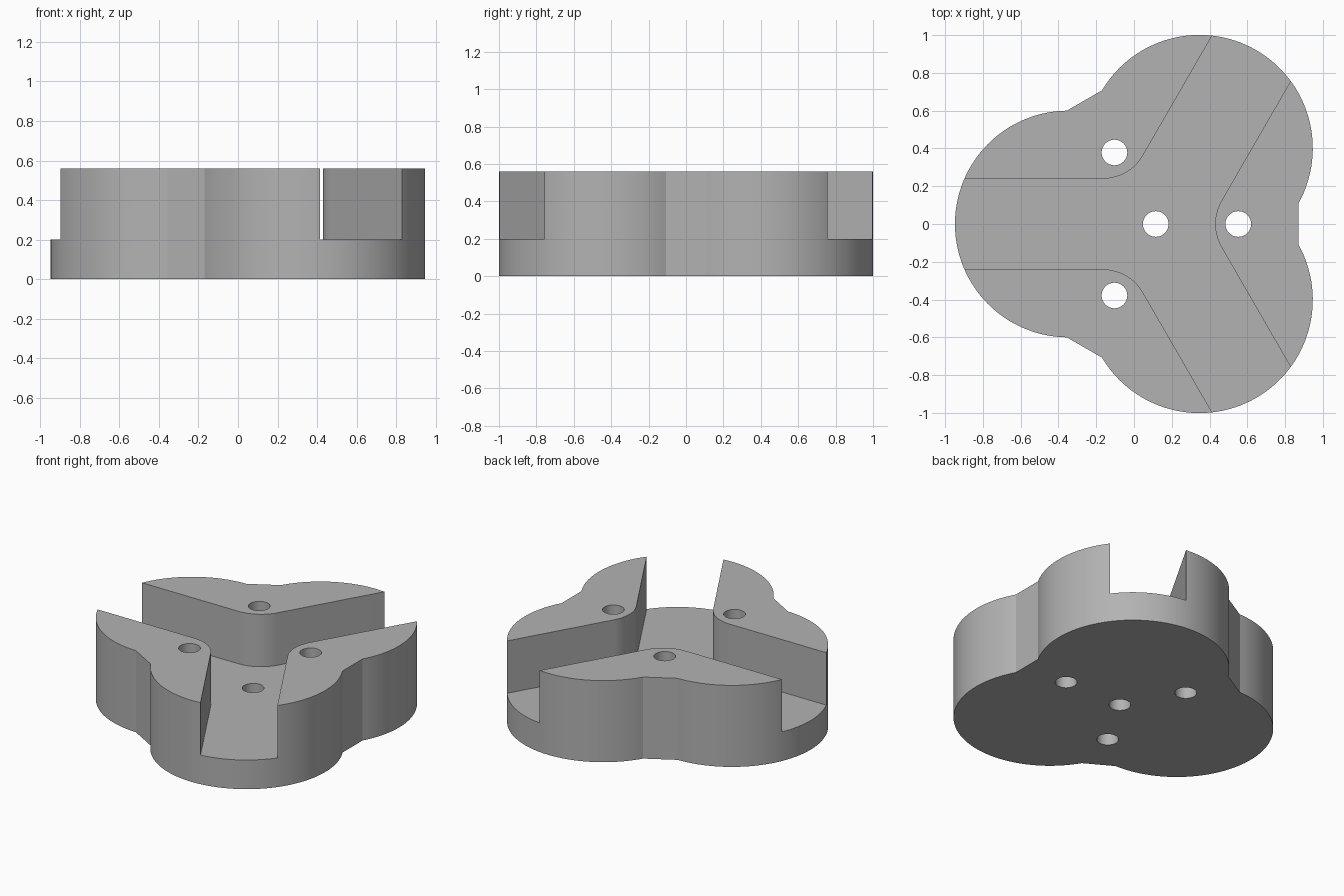
import bpy, bmesh
from math import cos, sin, acos, radians, degrees

# Overall sizes
HUB_X = 0.115
HEIGHT, FLOOR = 0.56, 0.20
LOBE_DIST, LOBE_R, WEB_DIST = 0.463, 0.6, 0.755
SLOT_HALF, FILLET = 0.24, 0.245
BOLT_DIST, BOLT_R = 0.437, 0.068
ARMS = (60, 180, 300)

if "Cube" in bpy.data.objects:
    bpy.data.objects.remove(bpy.data.objects["Cube"])

grey = bpy.data.materials.new("plain grey")
grey.use_nodes = True
colour = (0.45, 0.45, 0.45, 1)
grey.diffuse_color = colour
grey.node_tree.nodes["Principled BSDF"].inputs["Base Color"].default_value = colour


def polar(dist, angle, centre=(HUB_X, 0)):
    a = radians(angle)
    return centre[0] + dist * cos(a), centre[1] + dist * sin(a)


def arc(centre, radius, start, end, steps):
    return [polar(radius, start + (end - start) * i / steps, centre)
            for i in range(steps + 1)]


def prism(name, outline, z0, z1):
    """Extrude a closed counter-clockwise outline from z0 to z1."""
    bm = bmesh.new()
    face = bm.faces.new([bm.verts.new((x, y, z0)) for x, y in outline])
    top = bmesh.ops.extrude_face_region(bm, geom=[face])["geom"]
    moved = [v for v in top if isinstance(v, bmesh.types.BMVert)]
    bmesh.ops.translate(bm, vec=(0, 0, z1 - z0), verts=moved)
    bmesh.ops.recalc_face_normals(bm, faces=bm.faces)
    mesh = bpy.data.meshes.new(name)
    bm.to_mesh(mesh)
    bm.free()
    mesh.materials.append(grey)
    obj = bpy.data.objects.new(name, mesh)
    bpy.context.collection.objects.link(obj)
    return obj


def cut(target, cutter):
    cutter.hide_render = True
    mod = target.modifiers.new(cutter.name, "BOOLEAN")
    mod.operation, mod.solver, mod.object = "DIFFERENCE", "EXACT", cutter
    bpy.ops.object.modifier_apply(modifier=mod.name)
    bpy.data.objects.remove(cutter)


# Three round lobes joined by short flat webs
half_sweep = 60 + degrees(acos((WEB_DIST - LOBE_DIST / 2) / LOBE_R))
outline = []
for a in ARMS:
    outline += arc(polar(LOBE_DIST, a), LOBE_R, a - half_sweep, a + half_sweep, 64)
body = prism("three_lobed_body", outline, 0, HEIGHT)
bpy.context.view_layer.objects.active = body
body.select_set(True)

# Three-way channel with rounded inner corners
fillet_dist = (SLOT_HALF + FILLET) / sin(radians(60))
channel = []
for a in ARMS:
    end = polar(1.4, a)
    channel += [polar(SLOT_HALF, a - 90, end), polar(SLOT_HALF, a + 90, end)]
    channel += arc(polar(fillet_dist, a + 60), FILLET, a + 270, a + 210, 16)
cut(body, prism("channel_cutter", channel, FLOOR, HEIGHT + 0.2))

# Centre hole and one bolt hole through each raised block
for i, spot in enumerate([(HUB_X, 0)] + [polar(BOLT_DIST, a + 60) for a in ARMS]):
    ring = arc(spot, BOLT_R, 0, 360, 32)[:-1]
    cut(body, prism(f"hole_cutter_{i}", ring, -0.1, HEIGHT + 0.1))

bpy.ops.object.shade_smooth_by_angle(angle=radians(20))
